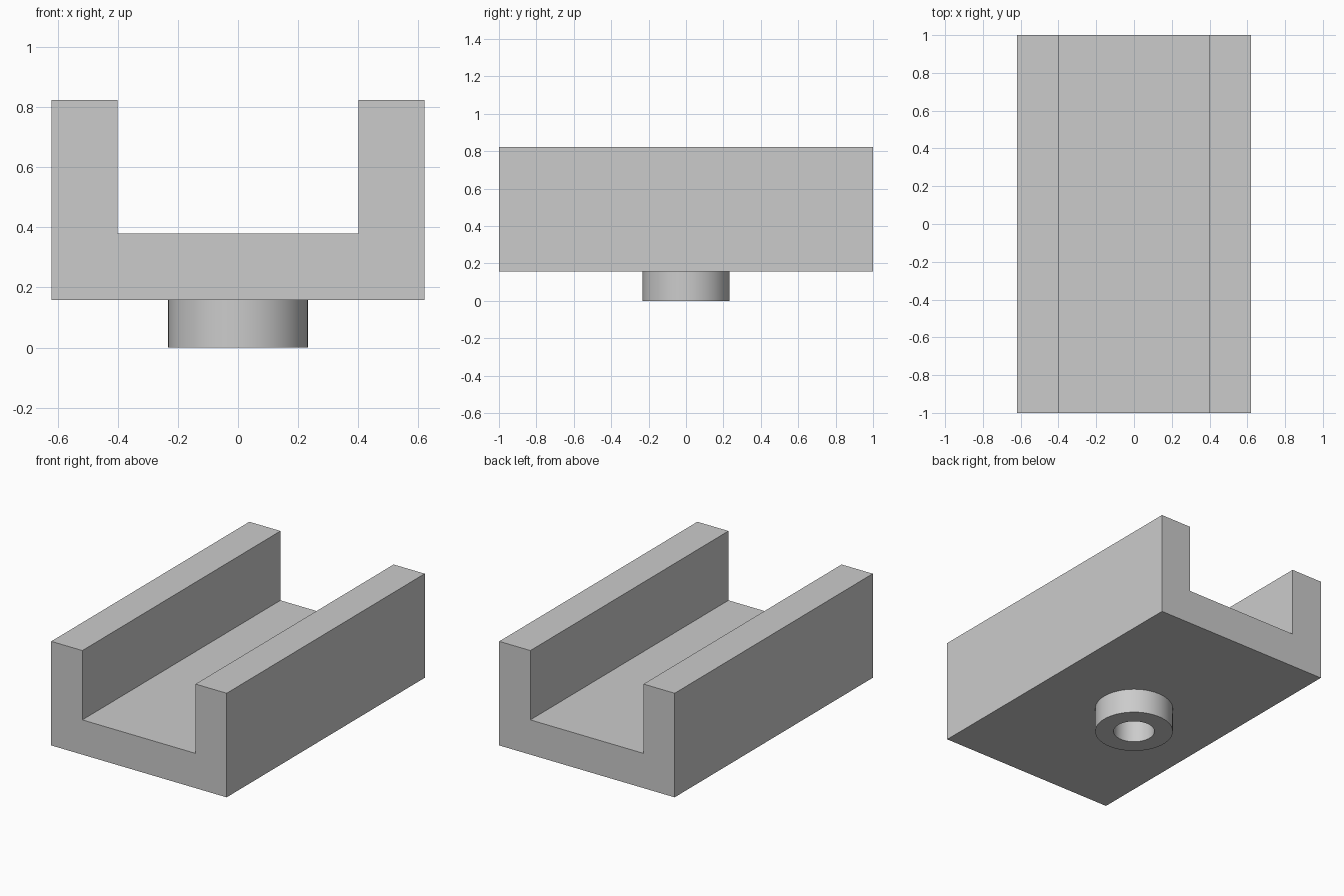
import bpy
import bmesh
from math import cos, sin, tau, radians

cube = bpy.data.objects.get("Cube")
if cube:
    bpy.data.objects.remove(cube, do_unlink=True)

# Main dimensions
HALF_WIDTH, HALF_LENGTH, HALF_SLOT = 0.62, 1.0, 0.40
BOTTOM, FLOOR, TOP = 0.158, 0.38, 0.823
BOSS_RADIUS, HOLE_RADIUS, SIDES = 0.232, 0.122, 96

grey = bpy.data.materials.new("plain grey")
grey.use_nodes = True
colour = (0.6, 0.6, 0.6, 1)
grey.diffuse_color = colour
grey.node_tree.nodes["Principled BSDF"].inputs["Base Color"].default_value = colour


def finish(name, bm):
    bmesh.ops.recalc_face_normals(bm, faces=bm.faces)
    mesh = bpy.data.meshes.new(name)
    bm.to_mesh(mesh)
    bm.free()
    mesh.materials.append(grey)
    obj = bpy.data.objects.new(name, mesh)
    bpy.context.collection.objects.link(obj)
    return obj


# U-shaped channel: mirrored half profile extruded along y
half = [(HALF_WIDTH, BOTTOM), (HALF_WIDTH, TOP), (HALF_SLOT, TOP), (HALF_SLOT, FLOOR)]
profile = half + [(-x, z) for x, z in reversed(half)]
bm = bmesh.new()
face = bm.faces.new([bm.verts.new((x, -HALF_LENGTH, z)) for x, z in profile])
result = bmesh.ops.extrude_face_region(bm, geom=[face])
moved = [v for v in result["geom"] if isinstance(v, bmesh.types.BMVert)]
bmesh.ops.translate(bm, verts=moved, vec=(0, 2 * HALF_LENGTH, 0))
finish("channel", bm)

# Hollow round boss beneath the channel
bm = bmesh.new()
rings = []
for r, z in [(BOSS_RADIUS, BOTTOM), (BOSS_RADIUS, 0), (HOLE_RADIUS, 0), (HOLE_RADIUS, BOTTOM)]:
    angles = [tau * i / SIDES for i in range(SIDES)]
    rings.append([bm.verts.new((r * cos(a), r * sin(a), z)) for a in angles])
for lower, upper in zip(rings, rings[1:]):
    for i in range(SIDES):
        j = (i + 1) % SIDES
        bm.faces.new((lower[i], lower[j], upper[j], upper[i]))
# Close the seat temporarily so normals resolve outward, then leave it open
seat = [bm.faces.new((rings[3][i], rings[3][(i + 1) % SIDES],
                      rings[0][(i + 1) % SIDES], rings[0][i])) for i in range(SIDES)]
bmesh.ops.recalc_face_normals(bm, faces=bm.faces)
bmesh.ops.delete(bm, geom=seat, context="FACES_ONLY")
boss = finish("mounting_boss", bm)

bpy.ops.object.select_all(action="DESELECT")
boss.select_set(True)
bpy.context.view_layer.objects.active = boss
bpy.ops.object.shade_smooth_by_angle(angle=radians(30))
